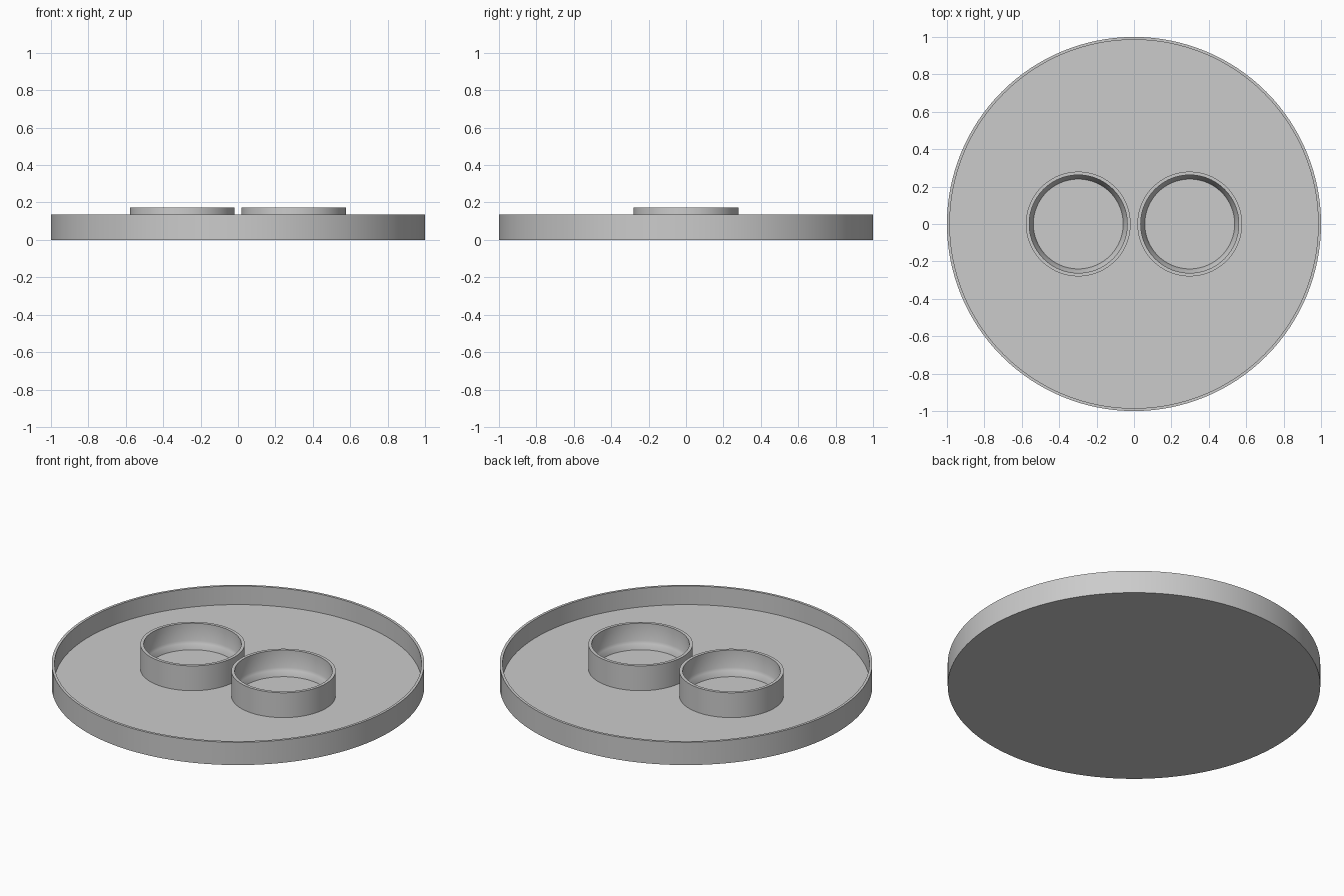
import bpy, bmesh, math

cube = bpy.data.objects.get("Cube")
if cube:
    bpy.data.objects.remove(cube, do_unlink=True)

grey = bpy.data.materials.new("light_grey")
grey.use_nodes = True
colour = (0.6, 0.6, 0.6, 1)
grey.diffuse_color = colour
grey.node_tree.nodes["Principled BSDF"].inputs["Base Color"].default_value = colour


def lathe(name, profile, x=0, sides=96):
    """Spin a (radius, height) profile around the z axis."""
    bm = bmesh.new()
    verts = [bm.verts.new((r, 0, z)) for r, z in profile]
    edges = [bm.edges.new(pair) for pair in zip(verts, verts[1:])]
    bmesh.ops.spin(bm, geom=verts + edges, cent=(0, 0, 0), axis=(0, 0, 1),
                   angle=math.tau, steps=sides, use_merge=False)
    bmesh.ops.remove_doubles(bm, verts=bm.verts, dist=0.0001)
    bmesh.ops.recalc_face_normals(bm, faces=bm.faces)
    mesh = bpy.data.meshes.new(name)
    bm.to_mesh(mesh)
    bm.free()
    obj = bpy.data.objects.new(name, mesh)
    obj.location.x = x
    mesh.materials.append(grey)
    bpy.context.collection.objects.link(obj)
    bpy.ops.object.select_all(action='DESELECT')
    obj.select_set(True)
    bpy.context.view_layer.objects.active = obj
    bpy.ops.object.shade_smooth_by_angle(angle=math.radians(40))
    return obj


floor_z, rim_z, cup_z = 0.025, 0.135, 0.172

# Round tray with a thin raised rim
lathe("tray", [(0, 0), (1, 0), (1, rim_z), (0.985, rim_z),
               (0.985, floor_z), (0, floor_z)], sides=128)

# Two cup holders, each narrowing towards a seat at the floor
cup = [(0.24, floor_z - 0.01), (0.28, floor_z - 0.01), (0.28, cup_z),
       (0.262, cup_z), (0.262, 0.07), (0.256, 0.055),
       (0.24, floor_z), (0.24, floor_z - 0.01)]
for name, side in (("left_cup_holder", 1), ("right_cup_holder", -1)):
    lathe(name, cup, x=0.298 * side)
